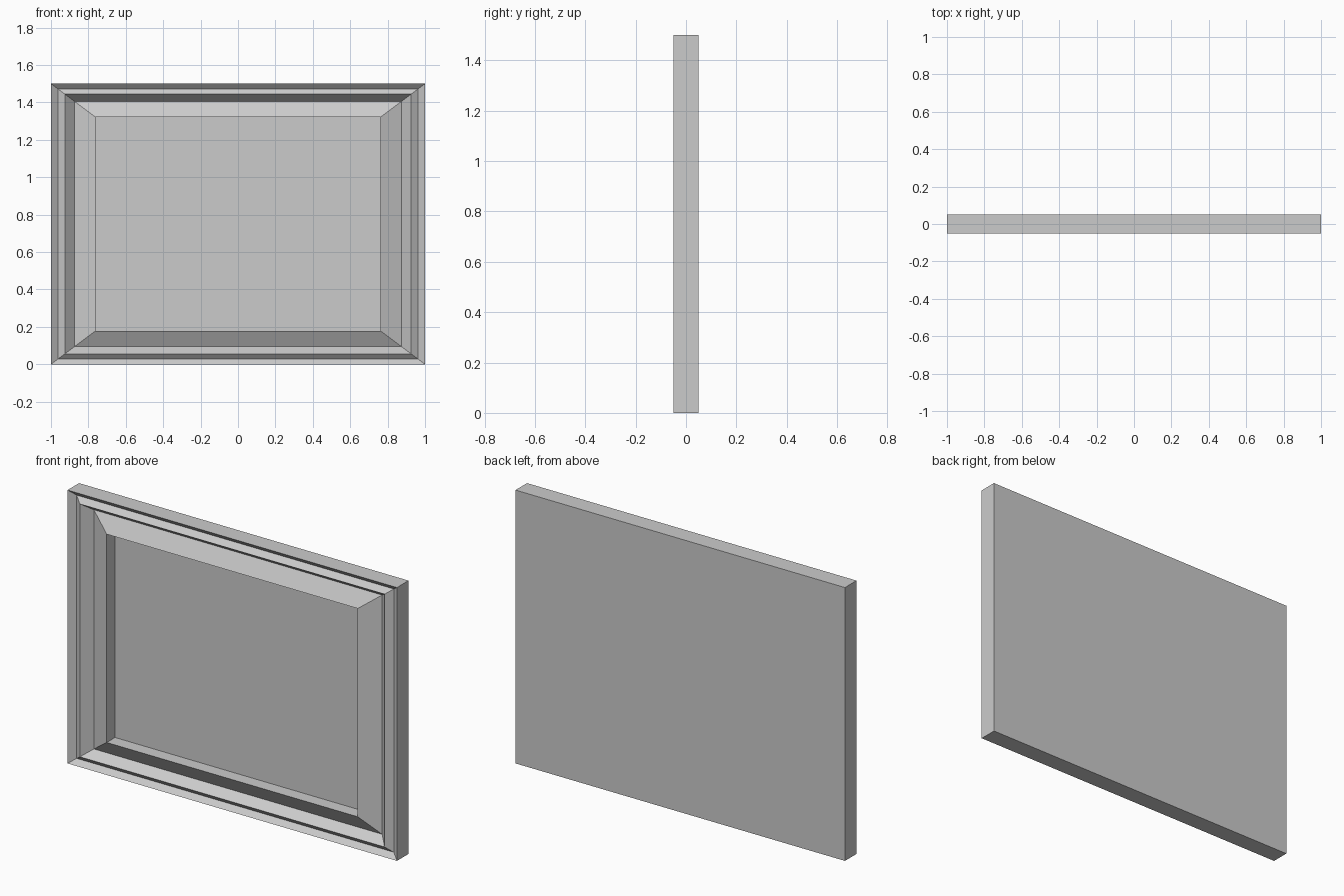
import bpy, bmesh

if "Cube" in bpy.data.objects:
    bpy.data.objects.remove(bpy.data.objects["Cube"])

W, H = 1.0, 0.75          # half width, half height
BACK, PANEL = 0.05, 0.022  # depth of the back face and of the recessed panel

# Moulding profile: (size factor, depth), from the back edge to the panel edge
profile = [
    (1.0, BACK),
    (1.0, -0.05),
    (0.963, -0.024),
    (0.925, -0.05),
    (0.875, 0.0),
    (0.762, -0.05),
    (0.762, PANEL),
]

bm = bmesh.new()


def ring(factor, y):
    """Rectangle of vertices scaled about the centre of the picture."""
    return [bm.verts.new((sx * W * factor, y, H + sz * H * factor))
            for sx, sz in ((-1, -1), (1, -1), (1, 1), (-1, 1))]


# Stepped moulding, lofted between mitred rectangles
rings = [ring(f, y) for f, y in profile]
for a, b in zip(rings, rings[1:]):
    for i in range(4):
        j = (i + 1) % 4
        bm.faces.new((a[i], a[j], b[j], b[i]))

# Flat back and recessed picture panel
bm.faces.new(rings[0])
bm.faces.new(rings[-1])
bmesh.ops.recalc_face_normals(bm, faces=bm.faces)

mesh = bpy.data.meshes.new("picture_frame")
bm.to_mesh(mesh)
bm.free()
frame = bpy.data.objects.new("picture_frame", mesh)
bpy.context.collection.objects.link(frame)
